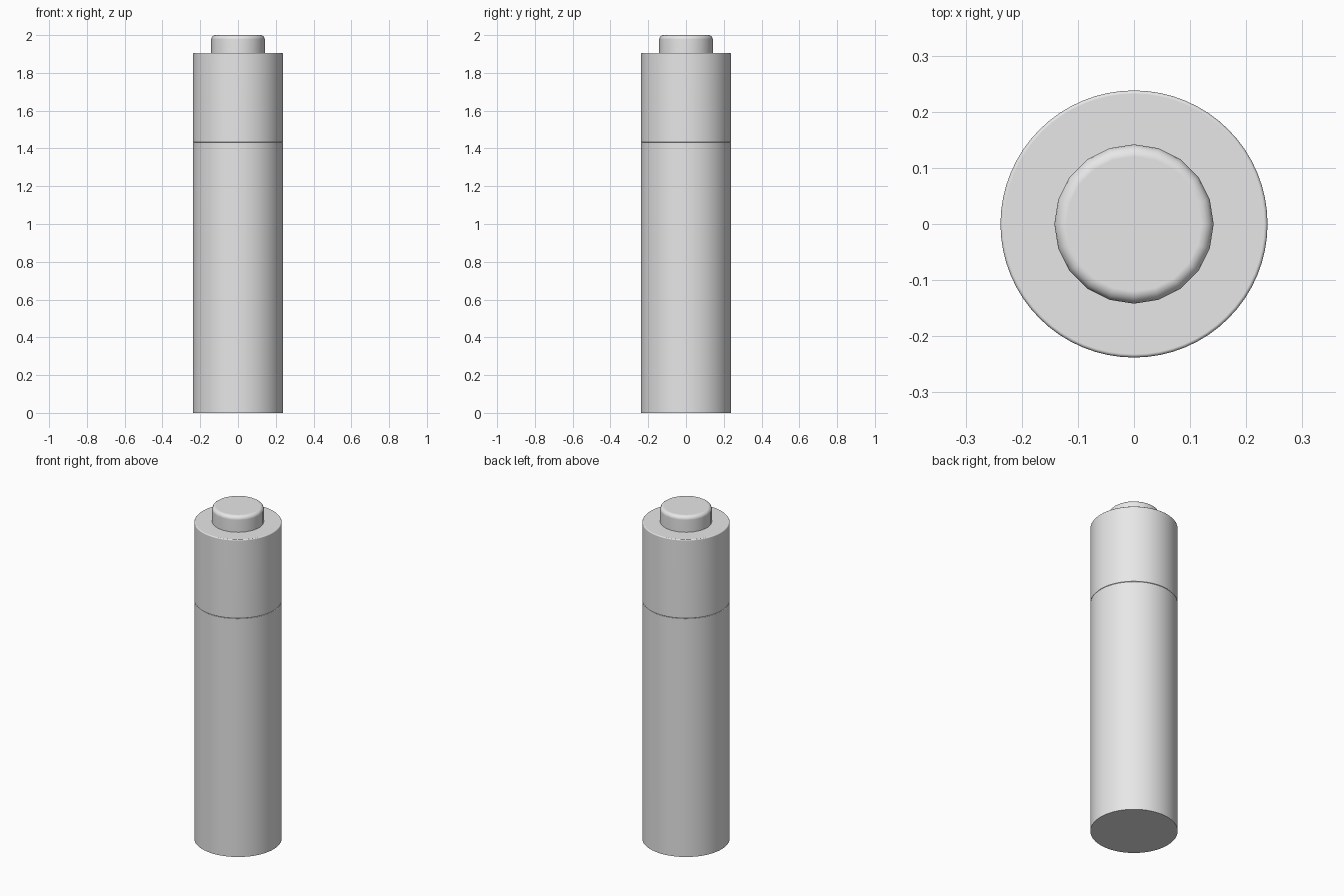
import bpy
import math

cube = bpy.data.objects.get("Cube")
if cube:
    bpy.data.objects.remove(cube, do_unlink=True)

# Single plain grey material
grey = bpy.data.materials.new("plain grey")
grey.use_nodes = True
grey.diffuse_color = (0.8, 0.8, 0.8, 1)
grey.node_tree.nodes["Principled BSDF"].inputs["Base Color"].default_value = (0.8, 0.8, 0.8, 1)


def rounded(radius, z, bevel, top=True, steps=3):
    """Profile points of a rounded rim, ordered from bottom to top."""
    pts = []
    for i in range(steps + 1):
        a = math.pi / 2 * i / steps
        if top:
            pts.append((radius - bevel + bevel * math.cos(a), z - bevel + bevel * math.sin(a)))
        else:
            pts.append((radius - bevel + bevel * math.sin(a), z + bevel - bevel * math.cos(a)))
    return pts


def lathe(name, profile, sides):
    """Turn a profile around z and close both ends with flat caps."""
    verts, faces = [], []
    for r, z in profile:
        for i in range(sides):
            a = 2 * math.pi * i / sides
            verts.append((r * math.cos(a), r * math.sin(a), z))
    for k in range(len(profile) - 1):
        for i in range(sides):
            j = (i + 1) % sides
            lo, hi = k * sides, (k + 1) * sides
            faces.append((lo + i, lo + j, hi + j, hi + i))
    faces.append(tuple(reversed(range(sides))))
    faces.append(tuple(range(len(verts) - sides, len(verts))))
    mesh = bpy.data.meshes.new(name)
    mesh.from_pydata(verts, [], faces)
    mesh.materials.append(grey)
    obj = bpy.data.objects.new(name, mesh)
    bpy.context.collection.objects.link(obj)
    bpy.ops.object.select_all(action="DESELECT")
    obj.select_set(True)
    bpy.context.view_layer.objects.active = obj
    bpy.ops.object.shade_smooth_by_angle(angle=math.radians(40))
    normals = obj.modifiers.new("flat caps", "WEIGHTED_NORMAL")
    normals.keep_sharp = True
    return obj


RADIUS, SEAM, SHOULDER = 0.238, 1.432, 1.905

# Long lower barrel with a sharp base
lathe("lower_barrel", [(RADIUS, 0)] + rounded(RADIUS, SEAM, 0.004), 64)

# Upper sleeve, separated by a fine seam
lathe("upper_sleeve",
      rounded(RADIUS, SEAM, 0.004, top=False) + rounded(RADIUS, SHOULDER, 0.006), 64)

# Push button with a rounded rim
lathe("push_button", [(0.142, SHOULDER - 0.01)] + rounded(0.142, 2.0, 0.022, steps=4), 20)
